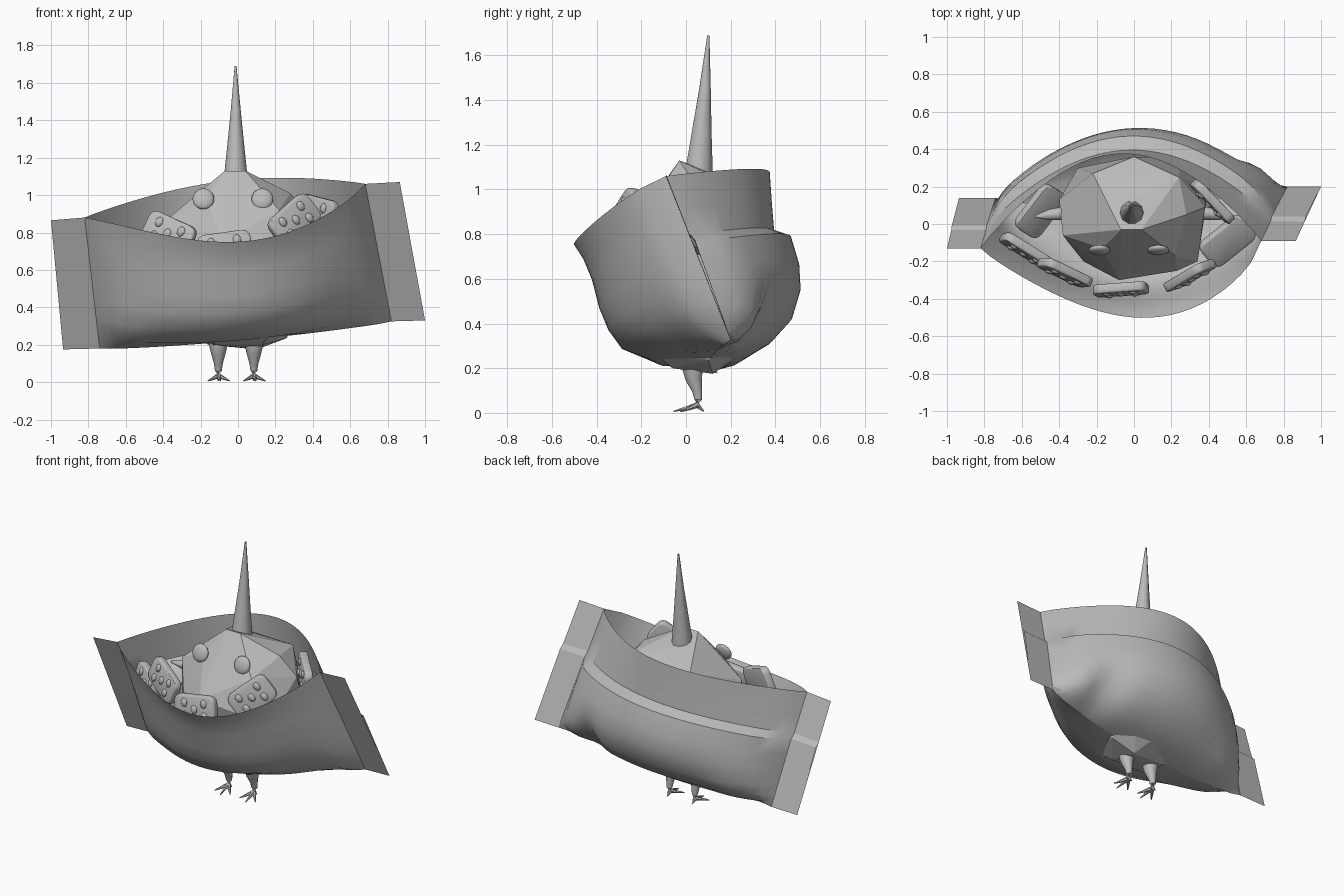
import bpy, bmesh, math
from mathutils import Vector, Matrix

if "Cube" in bpy.data.objects:
    bpy.data.objects.remove(bpy.data.objects["Cube"])

grey = bpy.data.materials.new("plain_grey")
grey.diffuse_color = (0.5, 0.5, 0.5, 1)
grey.use_nodes = True
grey.node_tree.nodes["Principled BSDF"].inputs["Base Color"].default_value = grey.diffuse_color


def finish(name, bm, smooth=None):
    bmesh.ops.recalc_face_normals(bm, faces=bm.faces[:])
    me = bpy.data.meshes.new(name)
    bm.to_mesh(me)
    bm.free()
    me.materials.append(grey)
    ob = bpy.data.objects.new(name, me)
    bpy.context.collection.objects.link(ob)
    if smooth:
        bpy.ops.object.select_all(action='DESELECT')
        ob.select_set(True)
        bpy.context.view_layer.objects.active = ob
        bpy.ops.object.shade_smooth_by_angle(angle=math.radians(smooth))
    return ob


def grid(bm, rows):
    vs = [[bm.verts.new(p) for p in row] for row in rows]
    for a, b in zip(vs, vs[1:]):
        for i in range(len(a) - 1):
            bm.faces.new((a[i], a[i + 1], b[i + 1], b[i]))


def tube(bm, path, sides=8):
    # path holds (x, y, z, radius) rings, swept and capped
    rings = []
    for i, p in enumerate(path):
        a, b = path[max(i - 1, 0)], path[min(i + 1, len(path) - 1)]
        q = (Vector(b[:3]) - Vector(a[:3])).to_track_quat('Z', 'Y')
        rings.append([bm.verts.new(Vector(p[:3]) + q @ Vector(
            (p[3] * math.cos(k * math.tau / sides), p[3] * math.sin(k * math.tau / sides), 0)))
            for k in range(sides)])
    for a, b in zip(rings, rings[1:]):
        for k in range(sides):
            n = (k + 1) % sides
            bm.faces.new((a[k], a[n], b[n], b[k]))
    bm.faces.new(rings[0])
    bm.faces.new(rings[-1])


# Pouch: two panels bulging out from the tilted side seams
SEAM_L = (Vector((-.82, -.13, .88)), Vector((-.74, .14, .18)))
SEAM_R = (Vector((.68, -.09, 1.06)), Vector((.82, .2, .325)))
FRONT = [(0, -.505, .74), (.1, -.465, .68), (.25, -.425, .59), (.45, -.39, .46),
         (.62, -.35, .37), (.75, -.29, .29), (.9, -.12, .225), (1, .1, .225)]
BACK = [(0, .375, 1.075), (.2, .385, .93), (.36, .395, .81), (.4, .405, .785),
        (.52, .455, .66), (.65, .475, .55), (.78, .45, .42), (.88, .37, .32),
        (.95, .25, .245), (1, .1, .225)]
COLS = 28
# Soft dents and puffs: s, t, width in s, width in t, amount outward
FRONT_FOLDS = [(.86, .72, .1, .2, -.02), (.1, .82, .08, .12, .02)]
BACK_FOLDS = [(.8, .86, .06, .14, -.05), (.92, .82, .05, .12, .03), (.15, .85, .08, .12, .02)]


def fold_step(t):
    return 0 if t < .38 else max(0, (1 - t) / .6)


def swell(s, skew, power):
    return max(math.sin(math.pi * s ** skew), 0) ** power


def panel_row(t, y, z, back):
    left, right = SEAM_L[0].lerp(SEAM_L[1], t), SEAM_R[0].lerp(SEAM_R[1], t)
    mid = (left + right) / 2
    row = []
    for i in range(COLS + 1):
        s = i / COLS
        if back:
            by = bz = swell(s, 1, .9 - .25 * t)
        else:
            skew = 1 + .33 * (1 - t)
            by, bz = swell(s, skew, .65), swell(s, skew, .8 - .15 * t)
        p = left.lerp(right, s) + Vector((0, (y - mid.y) * by, (z - mid.z) * bz))
        if back:
            p.y += fold_step(t) * (.015 + .05 * min(1, 3 * by))
        amount = sum(a * math.exp(-((s - fs) / ws) ** 2 - ((t - ft) / wt) ** 2)
                     for fs, ft, ws, wt, a in (BACK_FOLDS if back else FRONT_FOLDS))
        p += Vector((0, .8 if back else -.8, -.6)) * amount * min(1, 4 * by) * min(1, 8 * (1 - t) + .2)
        row.append(p)
    return row


for name, profile, back in (("front_panel", FRONT, False), ("back_panel", BACK, True)):
    bm = bmesh.new()
    grid(bm, [panel_row(*p, back) for p in profile])
    finish(name, bm, 35)

# Flat sealed flaps: a straight front layer and a back layer with the fold step
ENDS = (("left", SEAM_L, ((-1, -.13, .865), (-.935, .14, .175))),
        ("right", SEAM_R, ((.865, -.09, 1.07), (1, .2, .33))))
for name, seam, outer in ENDS:
    for layer, size in (("front", 0), ("back", .015)):
        bm = bmesh.new()
        rows = []
        for t in (0, .2, .36, .4, .52, .65, .78, .88, .95, 1):
            off = Vector((0, size * fold_step(t), 0))
            a, b = seam[0].lerp(seam[1], t), Vector(outer[0]).lerp(Vector(outer[1]), t)
            rows.append([a + off, b + off])
        grid(bm, rows)
        finish("%s_flap_%s" % (name, layer), bm)

# Faceted body
BODY = [(-.07, -.03, 1.13), (.04, -.03, 1.13), (-.03, .13, 1.07), (-.22, .27, 1.0), (0, .36, .93),
        (.24, .25, 1), (.28, .05, 1.01), (.38, .09, .88), (.22, -.17, .92), (-.38, -.06, .87),
        (-.17, -.13, .97), (-.27, -.2, .72), (-.08, -.3, .75), (.23, -.25, .7), (.34, -.2, .62),
        (-.4, .13, .72), (.4, .2, .5), (-.3, .3, .4), (.25, .35, .4), (-.35, -.1, .4),
        (.33, -.1, .4), (-.18, -.16, .27), (.18, -.15, .27), (-.16, .1, .2), (.1, .12, .175),
        (.26, .1, .235), (0, .3, .3), (-.12, -.06, .2), (.13, -.06, .2)]
bm = bmesh.new()
for p in BODY:
    bm.verts.new(p)
hull = bmesh.ops.convex_hull(bm, input=bm.verts[:])
bmesh.ops.delete(bm, geom=hull["geom_interior"], context='VERTS')
finish("body", bm)

# Horn
bm = bmesh.new()
tube(bm, [(-.012, .055, 1.03, .07), (-.012, .07, 1.25, .047),
          (-.012, .085, 1.45, .027), (-.013, .1, 1.69, .005)], 10)
finish("horn", bm, 50)

# Flattened eyes
for side, x in (("left", -.185), ("right", .13)):
    bm = bmesh.new()
    mat = (Matrix.Translation((x, -.14, .98)) @ Matrix.Rotation(math.radians(-18), 4, 'X')
           @ Matrix.Diagonal((.058, .022, .058, 1)))
    bmesh.ops.create_uvsphere(bm, u_segments=16, v_segments=10, radius=1, matrix=mat)
    finish(side + "_eye", bm, 60)

# Pointed arms, and legs with clawed feet
for side, s, x in (("left", -1, -.105), ("right", 1, .085)):
    bm = bmesh.new()
    tube(bm, [(s * .34, .06, .74, .04), (s * .45, .05, .76, .03), (s * .53, .04, .76, .006)])
    finish(side + "_arm", bm, 50)
    bm = bmesh.new()
    tube(bm, [(x, .03, .25, .055), (x, .03, .2, .05), (x, .035, .15, .038),
              (x, .05, .1, .024), (x, .055, .06, .018), (x, .05, .025, .018)], 10)
    for dx, dy in ((-.055, -.075), (.01, -.105), (.06, -.07), (0, .03)):
        tube(bm, [(x, .05, .035, .014), (x + dx * .5, .05 + dy * .5, .02, .009),
                  (x + dx, .05 + dy, .007, .003)], 6)
    finish(side + "_leg", bm, 50)


# Rounded biscuits, some with raised dots on the outer face
def biscuit(name, loc, yaw, tilt, roll, dots=True):
    rot = [Matrix.Rotation(math.radians(a), 4, ax) for a, ax in ((yaw, 'Z'), (tilt, 'X'), (roll, 'Y'))]
    place = Matrix.Translation(loc) @ rot[0] @ rot[1] @ rot[2]
    bm = bmesh.new()
    bmesh.ops.create_cube(bm, size=1, matrix=Matrix.Diagonal((.29, .05, .18, 1)))
    corners = [e for e in bm.edges if abs(e.verts[0].co.y - e.verts[1].co.y) > .01]
    bmesh.ops.bevel(bm, geom=corners, offset=.045, segments=4, profile=.5, affect='EDGES')
    rims = [e for e in bm.edges if abs(e.verts[0].co.y - e.verts[1].co.y) < .01]
    bmesh.ops.bevel(bm, geom=rims, offset=.01, segments=2, profile=.5, affect='EDGES')
    for x, z in ((-.07, .04), (-.07, -.04), (0, 0), (.07, .04), (.07, -.04)) if dots else ():
        m = Matrix.Translation((x, -.024, z)) @ Matrix.Diagonal((.022, .014, .028, 1))
        bmesh.ops.create_uvsphere(bm, u_segments=10, v_segments=6, radius=1, matrix=m)
    bm.transform(place)
    finish(name, bm, 45)


PLACES = [((-.58, -.14, .67), -30, -10, 10), ((-.37, -.26, .79), -22, -10, 22),
          ((-.07, -.35, .71), 3, -8, -8), ((.3, -.275, .865), 26, -6, -38),
          ((.5, -.09, .72), 30, -60, -10, False), ((.42, .12, .9), -46, -4, 10),
          ((-.5, .07, .69), 45, -50, -10, False)]
for i, p in enumerate(PLACES):
    biscuit("biscuit_%d" % (i + 1), *p)
